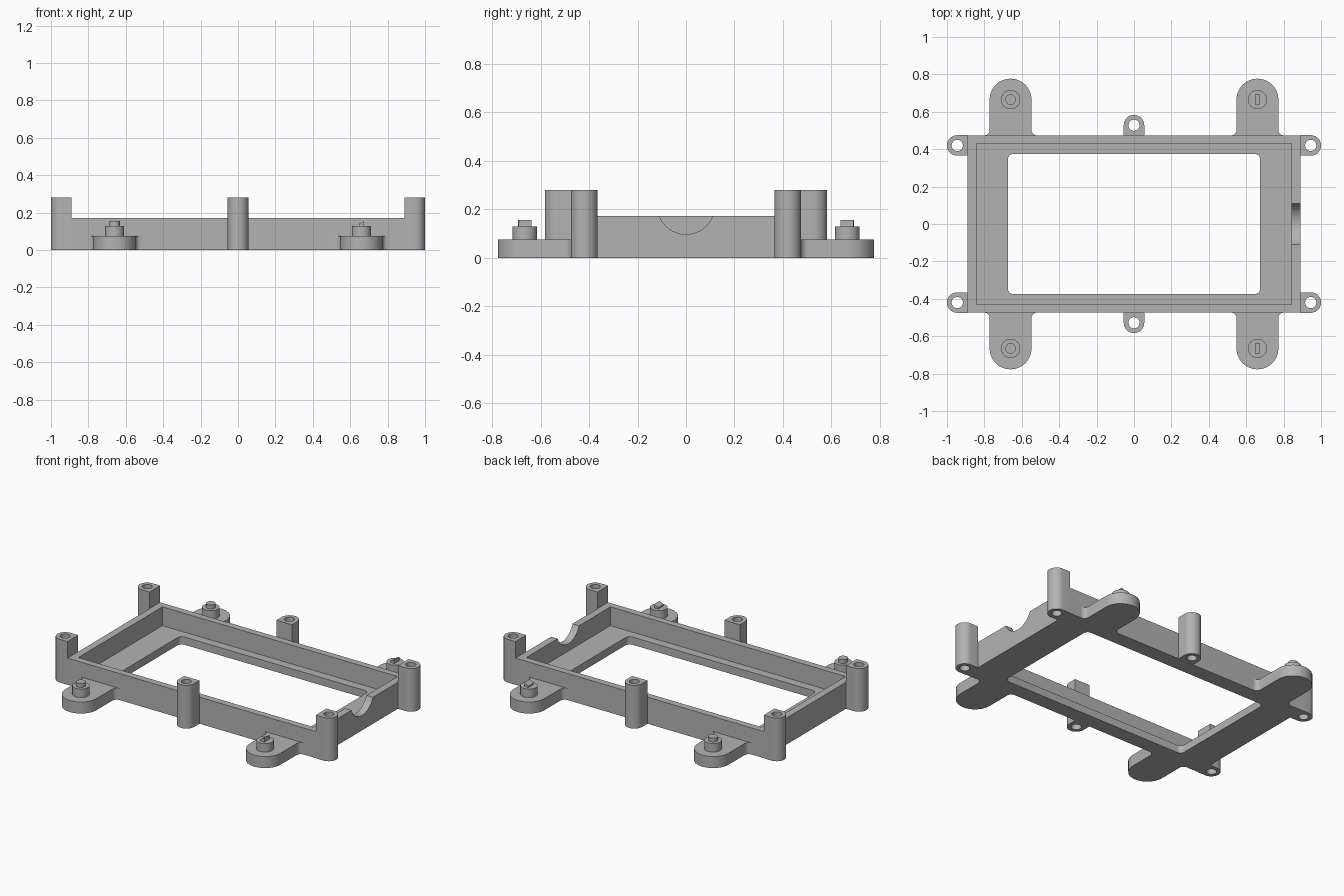
import bpy
from math import pi, cos, sin, radians
from mathutils import Matrix

if "Cube" in bpy.data.objects:
    bpy.data.objects.remove(bpy.data.objects["Cube"], do_unlink=True)

grey = bpy.data.materials.new("Printed grey")
grey.use_nodes = True
GREY = (0.45, 0.45, 0.45, 1)
grey.diffuse_color = GREY
grey.node_tree.nodes["Principled BSDF"].inputs["Base Color"].default_value = GREY


def arc(cx, cy, r, start, end, n=16):
    """Points along an arc, angles in degrees."""
    steps = [radians(start + (end - start) * i / n) for i in range(n + 1)]
    return [(cx + r * cos(a), cy + r * sin(a)) for a in steps]


def circle(r, n=32):
    return arc(0, 0, r, 0, 360, n)[:-1]


def rect(w, d, r=0):
    """Centred rectangle of half sizes w, d with optional round corners."""
    if not r:
        return [(w, d), (-w, d), (-w, -d), (w, -d)]
    pts = []
    for i, (sx, sy) in enumerate([(1, 1), (-1, 1), (-1, -1), (1, -1)]):
        pts += arc(sx * (w - r), sy * (d - r), r, 90 * i, 90 * i + 90, 6)
    return pts


def plate(name, loops, z0, z1, at=(0, 0), turn=0):
    """Extrude closed outlines (later ones are holes) from z0 to z1."""
    curve = bpy.data.curves.new(name, 'CURVE')
    curve.dimensions = '2D'
    curve.fill_mode = 'BOTH'
    curve.extrude = (z1 - z0) / 2
    for loop in loops:
        s = curve.splines.new('POLY')
        s.points.add(len(loop) - 1)
        for p, (x, y) in zip(s.points, loop):
            p.co = (x, y, 0, 1)
        s.use_cyclic_u = True
    obj = bpy.data.objects.new(name, curve)
    bpy.context.collection.objects.link(obj)
    bpy.ops.object.select_all(action='DESELECT')
    obj.select_set(True)
    bpy.context.view_layer.objects.active = obj
    bpy.ops.object.convert(target='MESH')
    obj = bpy.context.object
    bpy.ops.object.mode_set(mode='EDIT')
    bpy.ops.mesh.select_all(action='SELECT')
    bpy.ops.mesh.remove_doubles(threshold=0.0001)
    bpy.ops.mesh.normals_make_consistent(inside=False)
    bpy.ops.object.mode_set(mode='OBJECT')
    place = Matrix.Translation((at[0], at[1], (z0 + z1) / 2))
    obj.data.transform(place @ Matrix.Rotation(radians(turn), 4, 'Z'))
    obj.data.materials.clear()
    obj.data.materials.append(grey)
    bpy.ops.object.shade_smooth_by_angle(angle=radians(35))
    return obj


# Floor ledge with a rounded opening, and the wall standing on it
FLOOR, WALL = 0.05, 0.172
plate("floor_ledge", [rect(0.89, 0.473), rect(0.675, 0.375, 0.03)], 0, FLOOR)
wall = plate("frame_wall", [rect(0.89, 0.473), rect(0.843, 0.43)], FLOOR, WALL)

# Round cable notch in the wall on the +x side
bpy.ops.mesh.primitive_cylinder_add(vertices=64, radius=0.118, depth=0.2,
                                    location=(0.87, 0, 0.215), rotation=(0, pi / 2, 0))
cutter = bpy.context.object
cutter.name = "notch_cutter"
cutter.hide_render = True
cutter.hide_viewport = True
cutter.display_type = 'WIRE'
notch = wall.modifiers.new("cable_notch", 'BOOLEAN')
notch.operation = 'DIFFERENCE'
notch.solver = 'EXACT'
notch.object = cutter

# Screw posts: half-round outward (+y before turning), flat against the frame
R = 0.055
post = arc(0, 0, R, 0, 180) + [(-R, -R), (R, -R)]
spots = [("left_front", 0.945, -0.42, -90), ("left_back", 0.945, 0.42, -90),
         ("right_front", -0.945, -0.42, 90), ("right_back", -0.945, 0.42, 90),
         ("middle_back", 0, 0.528, 0), ("middle_front", 0, -0.528, 180)]
for label, x, y, turn in spots:
    plate(label + "_screw_post", [post, circle(0.03)], 0, 0.28, (x, y), turn)

# Mounting feet with fillets where they meet the frame, drawn pointing to +y
H, F = 0.112, 0.03
foot = (arc(0, 0, H, 0, 180, 24)
        + arc(-H - F, -0.192 + F, F, 0, -90, 6)
        + arc(H + F, -0.192 + F, F, 270, 180, 6))
for sx, side in ((1, "left"), (-1, "right")):
    for sy, end in ((1, "back"), (-1, "front")):
        label = side + "_" + end
        at = (sx * 0.66, sy * 0.665)
        plate(label + "_foot", [foot], 0, 0.075, at, 0 if sy > 0 else 180)
        plate(label + "_boss", [circle(0.051)], 0.075, 0.13, at)
        if sx < 0:
            plate(label + "_pin", [circle(0.028)], 0.13, 0.155, at)
        else:
            # Slim locating fin with a sloping top
            fin = plate(label + "_fin", [rect(0.014, 0.027)], 0.13, 0.155, at)
            for v in fin.data.vertices:
                if v.co.z > 0.15 and v.co.x < at[0]:
                    v.co.z = 0.14
